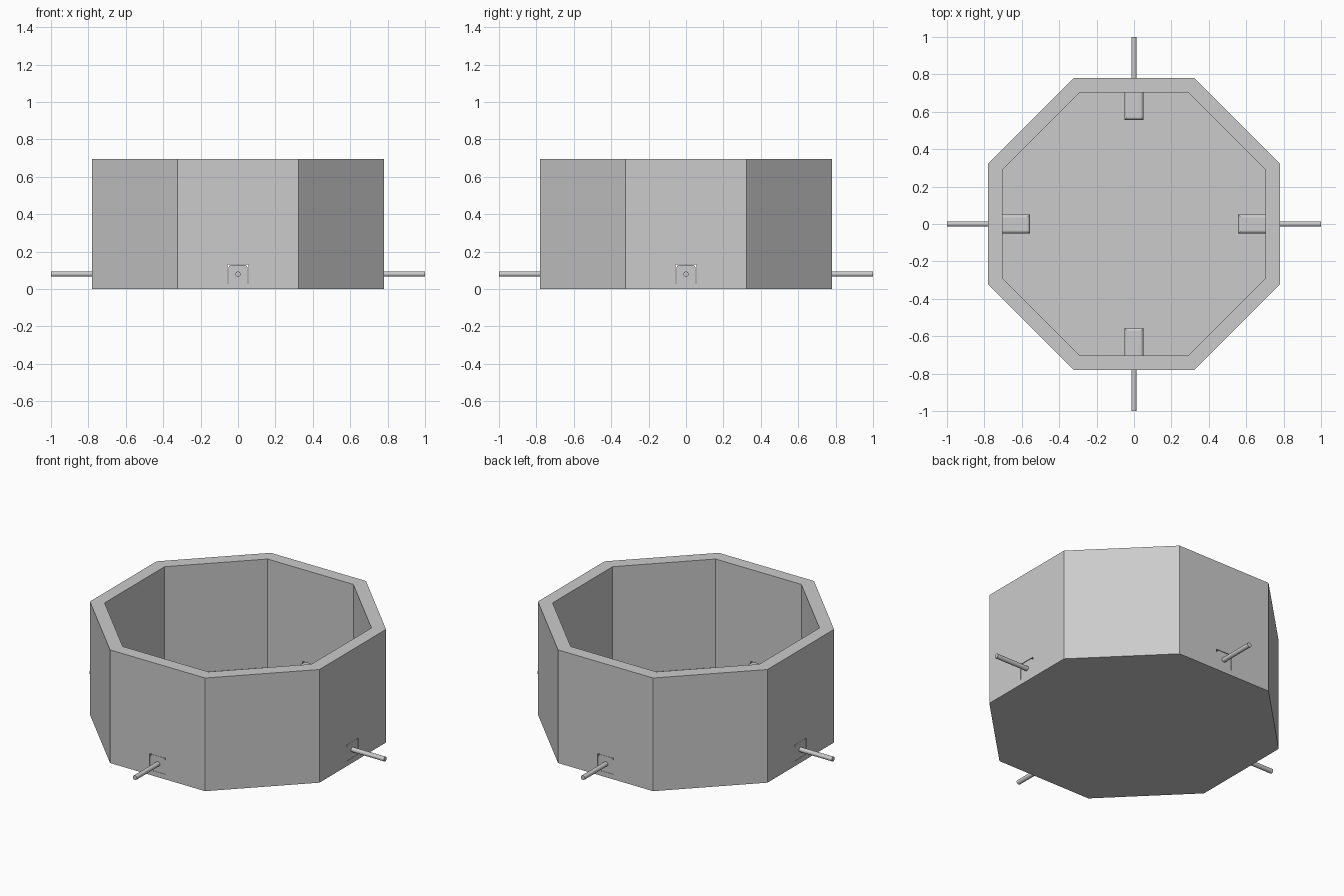
import bpy, bmesh, math
from mathutils import Matrix

if "Cube" in bpy.data.objects:
    bpy.data.objects.remove(bpy.data.objects["Cube"])

H = 0.695          # rim height
FLOOR = 0.03       # floor thickness
CORNER = math.cos(math.pi / 8)


def add_object(name, bm):
    bmesh.ops.recalc_face_normals(bm, faces=bm.faces[:])
    mesh = bpy.data.meshes.new(name)
    bm.to_mesh(mesh)
    bm.free()
    ob = bpy.data.objects.new(name, mesh)
    bpy.context.collection.objects.link(ob)
    return ob


def octagon(bm, apothem, z):
    r = apothem / CORNER
    angles = [math.pi / 8 + i * math.pi / 4 for i in range(8)]
    return [bm.verts.new((r * math.cos(a), r * math.sin(a), z)) for a in angles]


def box(bm, x0, x1, half, z0, z1):
    m = Matrix.Translation(((x0 + x1) / 2, 0, (z0 + z1) / 2)) @ Matrix.Diagonal((x1 - x0, 2 * half, z1 - z0, 1))
    bmesh.ops.create_cube(bm, size=1, matrix=m)


# Octagonal tub: outer skin, rim, inner skin and floor
bm = bmesh.new()
rings = [octagon(bm, a, z) for a, z in ((0.78, 0), (0.78, H), (0.703, H), (0.703, FLOOR))]
for a, b in zip(rings, rings[1:]):
    for i in range(8):
        j = (i + 1) % 8
        bm.faces.new((a[i], a[j], b[j], b[i]))
bm.faces.new(rings[0])
bm.faces.new(rings[-1])
tub = add_object("octagonal_tub", bm)

for i, side in enumerate(("right", "back", "left", "front")):
    turn = Matrix.Rotation(i * math.pi / 2, 4, 'Z')

    # Rectangular slot through the wall
    bm = bmesh.new()
    box(bm, 0.66, 0.85, 0.055, FLOOR + 0.001, 0.13)
    cutter = add_object(side + "_slot_cutter", bm)
    cutter.data.transform(turn)
    cutter.hide_render = True
    cutter.hide_set(True)
    mod = tub.modifiers.new(side + "_slot", 'BOOLEAN')
    mod.operation = 'DIFFERENCE'
    mod.solver = 'EXACT'
    mod.object = cutter

    # Rounded block sitting in the slot
    bm = bmesh.new()
    box(bm, 0.555, 0.778, 0.052, FLOOR, 0.128)
    edges = [e for e in bm.edges
             if all(v.co.z > 0.1 for v in e.verts) and any(v.co.x < 0.7 for v in e.verts)]
    bmesh.ops.bevel(bm, geom=edges, offset=0.018, segments=4, profile=0.5, affect='EDGES')
    block = add_object(side + "_block", bm)
    block.data.transform(turn)

    # Thin rod pointing outwards
    bm = bmesh.new()
    m = Matrix.Translation((0.87, 0, 0.08)) @ Matrix.Rotation(math.pi / 2, 4, 'Y')
    bmesh.ops.create_cone(bm, cap_ends=True, segments=20, radius1=0.014,
                          radius2=0.014, depth=0.26, matrix=m)
    rod = add_object(side + "_rod", bm)
    for p in rod.data.polygons:
        p.use_smooth = len(p.vertices) == 4
    rod.data.transform(turn)
